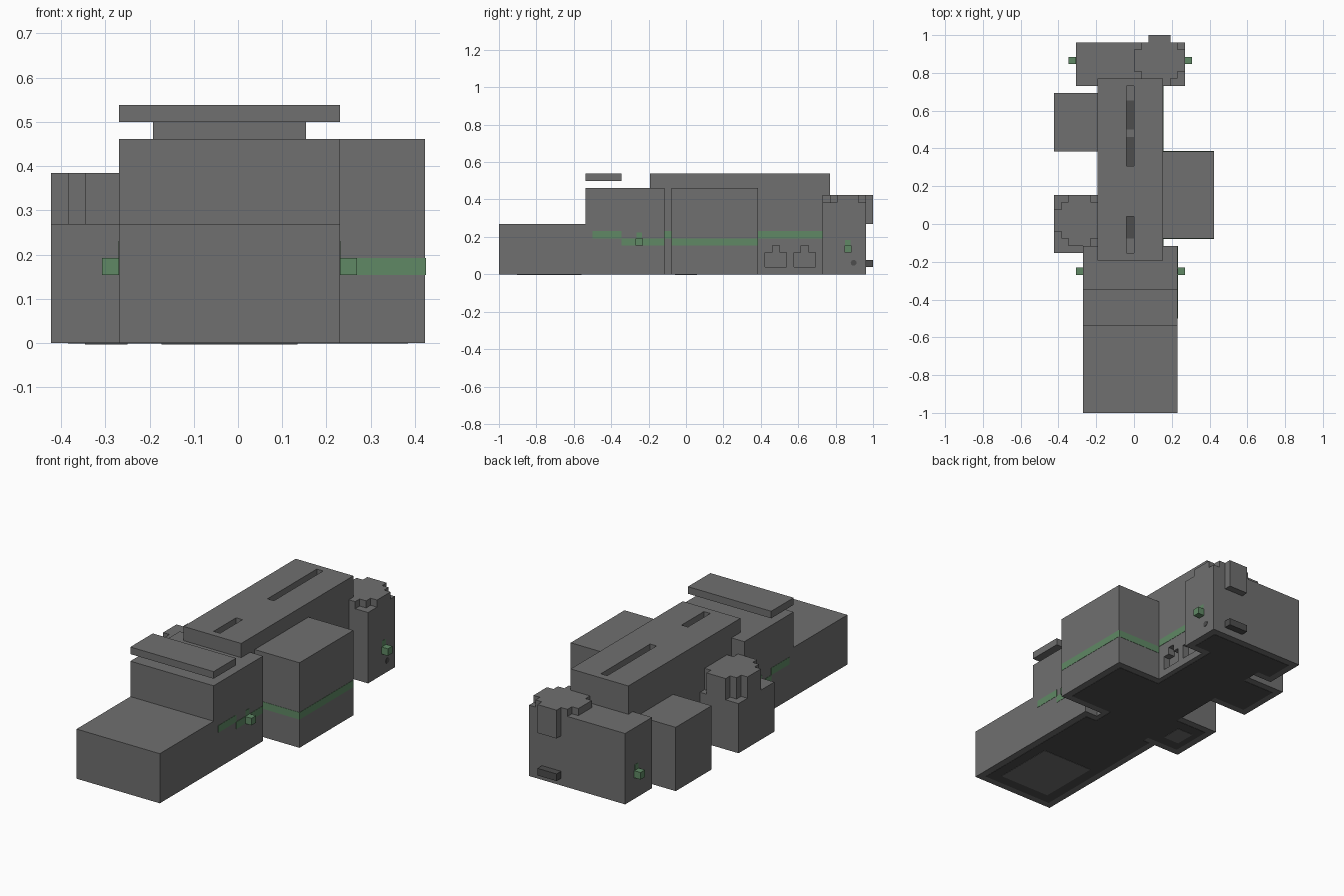
import bpy, bmesh
from mathutils import Vector

U = 2 / 52      # one grid block
T = 0.04        # half thickness of painted plates, in blocks

if "Cube" in bpy.data.objects:
    bpy.data.objects.remove(bpy.data.objects["Cube"], do_unlink=True)


def material(name, rgb):
    m = bpy.data.materials.new(name)
    m.use_nodes = True
    m.diffuse_color = (*rgb, 1)
    m.node_tree.nodes["Principled BSDF"].inputs["Base Color"].default_value = (*rgb, 1)
    return m


grey = material("hull grey", (0.16, 0.16, 0.16))
dark = material("dark grey", (0.075, 0.075, 0.075))
green = material("light green", (0.115, 0.25, 0.13))


def finish(name, bm, mat):
    bmesh.ops.recalc_face_normals(bm, faces=bm.faces)
    mesh = bpy.data.meshes.new(name)
    bm.to_mesh(mesh)
    bm.free()
    mesh.materials.append(mat)
    ob = bpy.data.objects.new(name, mesh)
    bpy.context.collection.objects.link(ob)
    return ob


def box(name, x, y, z, mat=grey):
    """Box from (low, high) pairs in blocks."""
    bm = bmesh.new()
    bmesh.ops.create_cube(bm, size=1)
    for v in bm.verts:
        v.co = Vector([U * ((a + b) / 2 + c * (b - a)) for c, (a, b) in zip(v.co, (x, y, z))])
    return finish(name, bm, mat)


def turret(name, cx, cy, z0, z1):
    """Stepped round drum, seven blocks wide."""
    quarter = [(3.5, -1.5), (3.5, 1.5), (2.5, 1.5), (2.5, 2.5), (1.5, 2.5)]
    outline = []
    for _ in range(4):
        outline += quarter[1:] 
        quarter = [(-b, a) for a, b in quarter]
        outline.append(quarter[0])
    bm = bmesh.new()
    base = bm.faces.new([bm.verts.new((U * (cx + a), U * (cy + b), U * z0)) for a, b in outline])
    top = bmesh.ops.extrude_face_region(bm, geom=[base])["geom"]
    bmesh.ops.translate(bm, vec=(0, 0, U * (z1 - z0)),
                        verts=[g for g in top if isinstance(g, bmesh.types.BMVert)])
    bmesh.ops.remove_doubles(bm, verts=bm.verts, dist=U / 100)
    return finish(name, bm, grey)


def cut(target, x, y, z):
    """Carve a box out of the target."""
    cutter = box("cutter", x, y, z)
    cutter.hide_render = True
    mod = target.modifiers.new("cut", "BOOLEAN")
    mod.operation, mod.solver, mod.object = "DIFFERENCE", "EXACT", cutter
    bpy.context.view_layer.objects.active = target
    bpy.ops.object.modifier_apply(modifier=mod.name)
    bpy.data.objects.remove(cutter, do_unlink=True)


def side_plate(name, x, y, z, mat=green):
    box(name, (x - T, x + T), y, z, mat)


def cross_plate(name, x, y, z, mat=green):
    box(name, x, (y - T, y + T), z, mat)


def floor_plate(name, x, y, z=0, mat=dark, t=T):
    box(name, x, y, (z - t, z + t), mat)


# Front hull
box("nose", (-7, 6), (-26, -14), (0, 7))
box("cabin", (-7, 6), (-14, -3), (0, 12))
box("roof_plate", (-7, 6), (-14, -9), (13, 14))

# Main body with roof slots and side recesses
body = box("main_body", (-5, 4), (-5, 20), (0, 14))
for y in ((8, 19), (-4, 1)):
    cut(body, (-1, 0), y, (13, 15))
for y in (11, 15):
    cut(body, (3, 5), (y, y + 3), (1, 3))
    cut(body, (3, 5), (y + 1, y + 2), (2, 4))
for y in ((8, 12), (13, 17), (-2, 1)):
    floor_plate("slot_floor", (-1, 0), y, 13)

# Side pods
box("left_pod", (4, 11), (-2, 10), (0, 12))
box("right_rear_pod", (-11, -5), (10, 18), (0, 9))
box("turret_base", (-11, -5), (-4, 4), (0, 7))
turret("right_turret", -7.5, 0.5, 7, 10)

# Tail
box("tail_block", (-8, 7), (19, 25), (0, 10))
turret("tail_turret", 3.5, 22.5, 7, 11)
box("tail_bar", (2, 5), (25, 26), (1, 2), dark)
bpy.ops.mesh.primitive_cylinder_add(vertices=16, radius=0.4 * U, depth=2 * T * U,
                                    location=(7 * U, 23.3 * U, 1.6 * U), rotation=(0, 1.5708, 0))
port = bpy.context.object
port.name = "tail_port"
port.data.materials.append(dark)

# Lamps and the glow patch above each
for name, y, z, low, high in (("cabin_lamp", -7, 4, -7, 6), ("tail_lamp", 22, 3, -8, 7)):
    for x, face in ((high, high), (low - 1, low)):
        box(name, (x, x + 1), (y, y + 1), (z, z + 1), green)
        side_plate(name + "_glow", face, (y + 0.1, y + 0.9), (z + 1, z + 1.8))

# Stripe along the hull
for x in (-7, 6):
    side_plate("cabin_stripe_front", x, (-13, -9), (5, 6))
    side_plate("cabin_stripe_rear", x, (-9, -3), (4, 5))
side_plate("body_stripe_front", 4, (-3, -2), (5, 6))
side_plate("body_stripe_rear", 4, (10, 19), (5, 6))
side_plate("pod_stripe", 11, (-2, 10), (4, 5))
for y in (-2, 10):
    cross_plate("pod_end_stripe", (4, 11), y, (4, 5))

# Dark underside panels with lighter centres
floor_plate("nose_underside", (-6, 5), (-25, -4))
floor_plate("body_underside", (-5, 3.3), (-4, 20))
floor_plate("left_pod_underside", (3.3, 10), (-1, 9))
floor_plate("right_pod_underside", (-10, -5), (11, 17))
floor_plate("turret_underside", (-10, -5), (-3, 3))
floor_plate("tail_underside", (-7, 6), (20, 24))
floor_plate("nose_underside_centre", (-4.5, 3.5), (-23.5, -14.5), 0, grey, 2 * T)
floor_plate("turret_underside_centre", (-9, -6.5), (-1.5, 1.5), 0, grey, 2 * T)
